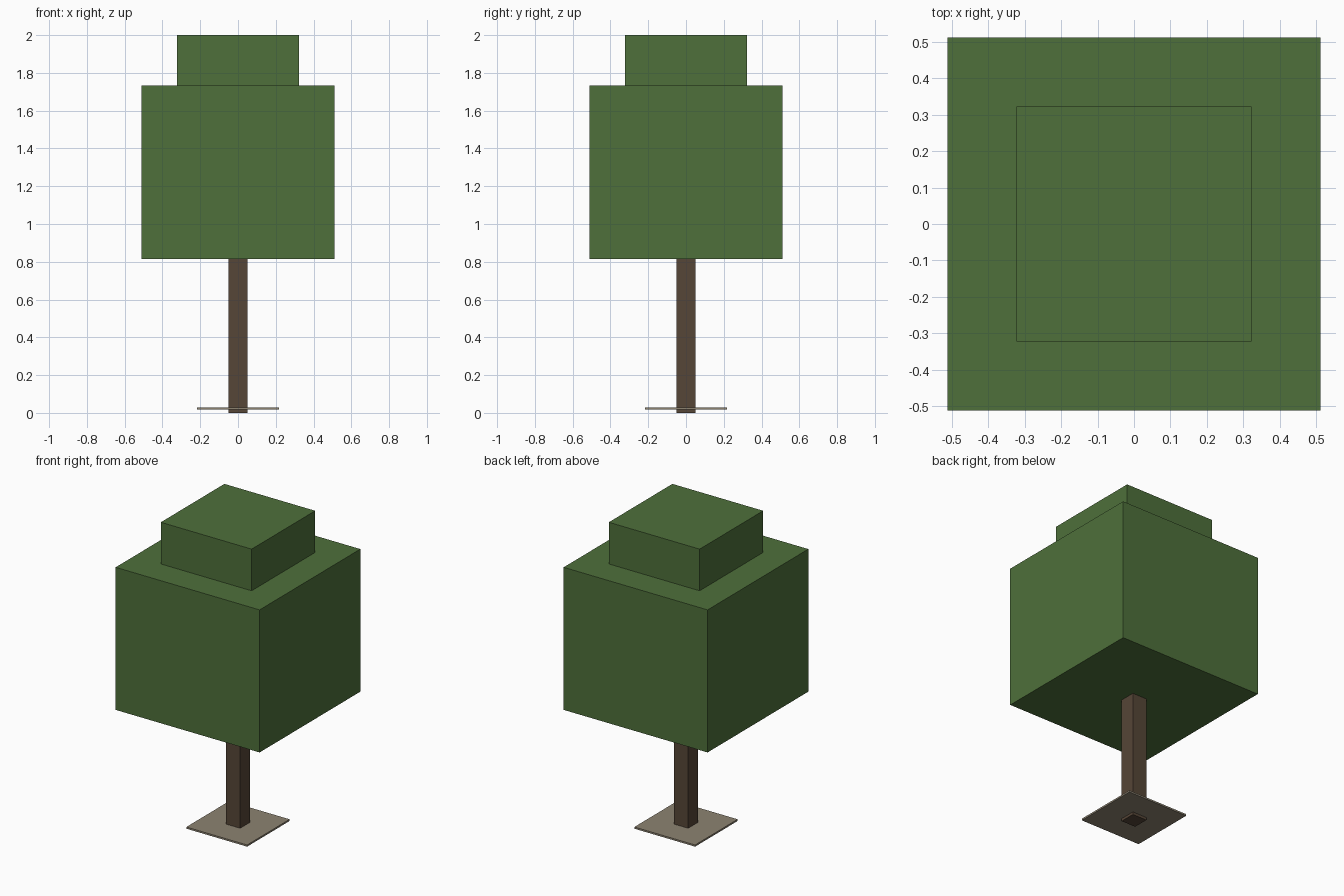
import bpy

if "Cube" in bpy.data.objects:
    bpy.data.objects.remove(bpy.data.objects["Cube"])


def material(name, color):
    m = bpy.data.materials.new(name)
    m.diffuse_color = (*color, 1.0)
    m.use_nodes = True
    m.node_tree.nodes["Principled BSDF"].inputs["Base Color"].default_value = m.diffuse_color
    return m


def block(name, half, z0, z1, mat):
    """Square block centred on the z axis, spanning z0 to z1."""
    bpy.ops.mesh.primitive_cube_add(size=2, location=(0, 0, (z0 + z1) / 2))
    ob = bpy.context.object
    ob.name = name
    ob.scale = (half, half, (z1 - z0) / 2)
    bpy.ops.object.transform_apply(location=False, rotation=False, scale=True)
    ob.data.materials.append(mat)
    return ob


leaf = material("leaf green", (0.077, 0.162, 0.043))
bark = material("bark brown", (0.093, 0.061, 0.038))
stone = material("stone beige", (0.266, 0.227, 0.165))

# Trunk through a thin ground plate
block("trunk", 0.051, 0.0, 0.83, bark)
block("ground_plate", 0.216, 0.017, 0.028, stone)

# Foliage: large block with a smaller one on top
block("canopy", 0.512, 0.815, 1.732, leaf)
block("crown", 0.323, 1.732, 2.0, leaf)
